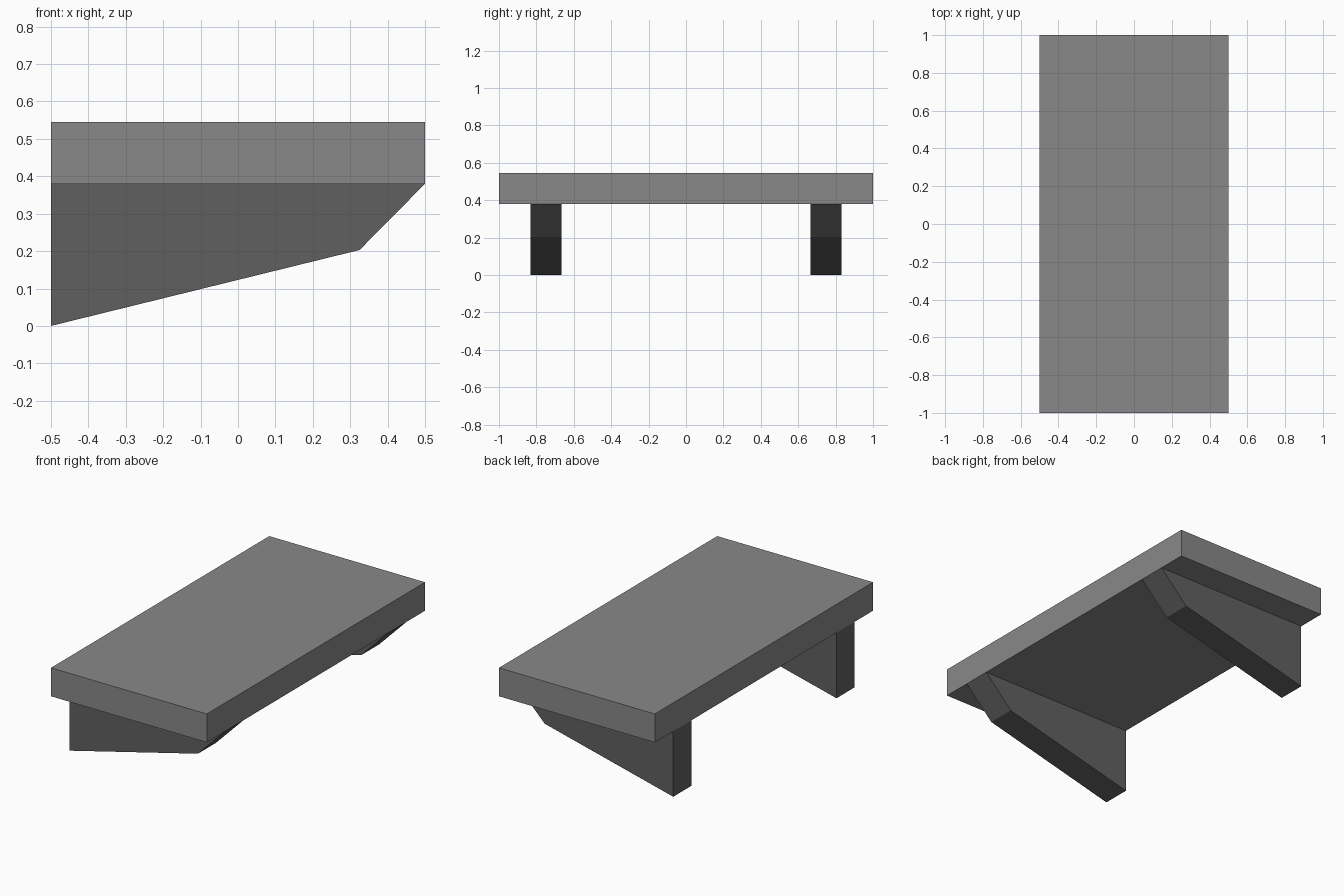
import bpy

if "Cube" in bpy.data.objects:
    bpy.data.objects.remove(bpy.data.objects["Cube"])


def material(name, value):
    m = bpy.data.materials.new(name)
    m.diffuse_color = (value, value, value, 1)
    m.use_nodes = True
    m.node_tree.nodes["Principled BSDF"].inputs["Base Color"].default_value = m.diffuse_color
    return m


def extrude_y(name, profile, y0, y1, mat):
    """Solid made from an (x, z) profile, given anticlockwise from the front."""
    n = len(profile)
    verts = [(x, y, z) for y in (y0, y1) for x, z in profile]
    faces = [list(range(n)), list(range(2 * n - 1, n - 1, -1))]
    faces += [[(i + 1) % n, i, n + i, n + (i + 1) % n] for i in range(n)]
    mesh = bpy.data.meshes.new(name)
    mesh.from_pydata(verts, [], faces)
    mesh.materials.append(mat)
    obj = bpy.data.objects.new(name, mesh)
    bpy.context.collection.objects.link(obj)
    return obj


grey = material("mid grey", 0.25)
dark = material("dark grey", 0.118)

# Shelf board
extrude_y("shelf_board", [(-0.5, 0.38), (0.5, 0.38), (0.5, 0.545), (-0.5, 0.545)], -1, 1, grey)

# Pair of tapered brackets under the board
bracket = [(-0.5, 0), (0.325, 0.203), (0.5, 0.38), (-0.5, 0.38)]
for name, y in (("front_bracket", -0.748), ("back_bracket", 0.748)):
    extrude_y(name, bracket, y - 0.083, y + 0.083, dark)
